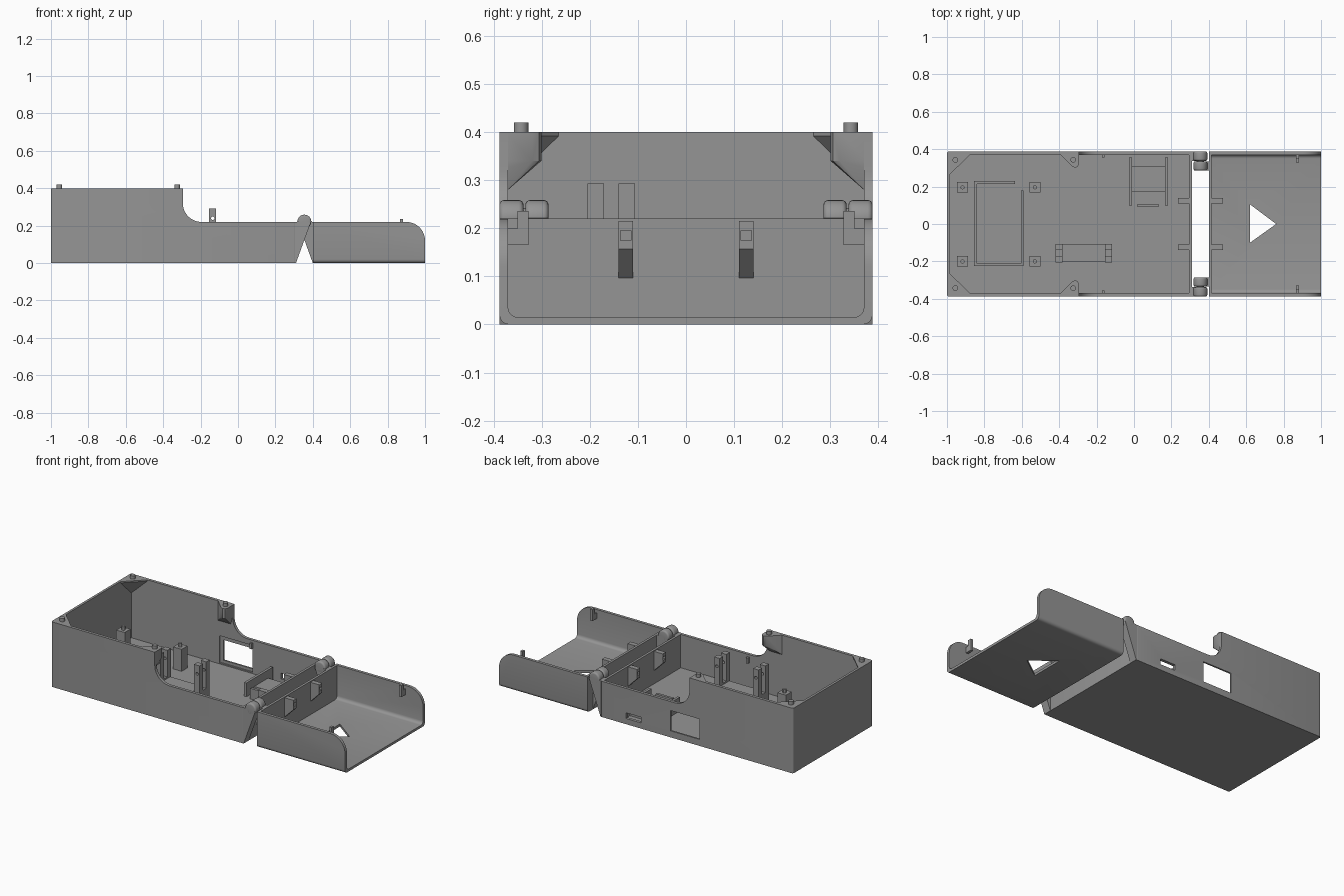
import bpy, bmesh, math
from mathutils import Vector

if "Cube" in bpy.data.objects:
    bpy.data.objects.remove(bpy.data.objects["Cube"])

grey = bpy.data.materials.new("plain grey")
grey.diffuse_color = (0.30, 0.30, 0.30, 1)
grey.use_nodes = True
grey.node_tree.nodes["Principled BSDF"].inputs["Base Color"].default_value = grey.diffuse_color
W, IN = 0.388, 0.37            # outer and inner half widths


def finish(name, bm):
    bmesh.ops.recalc_face_normals(bm, faces=bm.faces)
    me = bpy.data.meshes.new(name)
    bm.to_mesh(me)
    bm.free()
    me.materials.append(grey)
    ob = bpy.data.objects.new(name, me)
    bpy.context.collection.objects.link(ob)
    return ob


def hull(name, pts):
    bm = bmesh.new()
    for p in pts:
        bm.verts.new(p)
    res = bmesh.ops.convex_hull(bm, input=bm.verts)
    bmesh.ops.delete(bm, geom=[v for v in bm.verts if not v.link_faces], context='VERTS')
    bmesh.ops.dissolve_limit(bm, angle_limit=0.01, verts=bm.verts, edges=bm.edges)
    return finish(name, bm)


def box(name, x0, x1, y0, y1, z0, z1):
    return hull(name, [(x, y, z) for x in (x0, x1) for y in (y0, y1) for z in (z0, z1)])


def prism(name, pts, a, b, axis='Y', bevel=None, radius=0.01):
    """Extrude an outline from a to b along y (xz outline) or z (xy outline)."""
    bm = bmesh.new()
    put = (lambda p, t: (p[0], t, p[1])) if axis == 'Y' else (lambda p, t: (p[0], p[1], t))
    f = bm.faces.new([bm.verts.new(put(p, a)) for p in pts])
    ext = bmesh.ops.extrude_face_region(bm, geom=[f])
    move = Vector(put((0, 0), b - a))
    bmesh.ops.translate(bm, vec=move, verts=[v for v in ext['geom'] if isinstance(v, bmesh.types.BMVert)])
    if bevel:
        edges = [e for e in bm.edges if bevel(*(v.co for v in e.verts))]
        bmesh.ops.bevel(bm, geom=edges, offset=radius, segments=4, profile=0.5, affect='EDGES')
    return finish(name, bm)


def rod(name, x, y, r, z0, z1, n=20):
    ring = [(x + r * math.cos(2 * math.pi * i / n), y + r * math.sin(2 * math.pi * i / n)) for i in range(n)]
    return prism(name, ring, z0, z1, 'Z')


def arc(cx, cz, r, a0, a1, n=12):
    return [(cx + r * math.cos(math.radians(a0 + (a1 - a0) * i / n)),
             cz + r * math.sin(math.radians(a0 + (a1 - a0) * i / n))) for i in range(n + 1)]


def cut(ob, *cutters):
    for c in cutters:
        m = ob.modifiers.new("cut", 'BOOLEAN')
        m.operation, m.solver, m.object = 'DIFFERENCE', 'EXACT', c
    dg = bpy.context.evaluated_depsgraph_get()
    dg.update()
    me = bpy.data.meshes.new_from_object(ob.evaluated_get(dg))
    ob.modifiers.clear()
    ob.data = me
    for c in cutters:
        bpy.data.objects.remove(c)


# Main tray: stepped side outline, hollowed, with two openings in the back wall
outline = [(-1, 0), (0.31, 0), (0.31, 0.22)] + arc(-0.195, 0.32, 0.1, 270, 180) + [(-0.295, 0.4), (-1, 0.4)]
tray = prism("tray", outline, -W, W,
             bevel=lambda a, b: abs(a.z - b.z) > 0.1 and (min(a.x, b.x) > 0.3 or max(a.x, b.x) < -0.99))
cut(tray,
    box("cavity", -0.985, 0.295, -IN, IN, 0.015, 1),
    box("window", -0.362, -0.167, 0.3, 0.5, 0.04, 0.165),
    box("window_recess", -0.386, -0.16, 0.3, 0.378, 0.022, 0.188),
    box("slot", 0.034, 0.137, 0.3, 0.5, 0.035, 0.07))

# Lid: open-ended shell with rounded end corners and a triangular hole
outline = [(0.4, 0), (1, 0)] + arc(0.9, 0.12, 0.1, 0, 90) + [(0.4, 0.22)]
lid = prism("lid", outline, -W, W,
            bevel=lambda a, b: max(a.z, b.z) < 0.001 and abs(a.x - b.x) > 0.5, radius=0.02)
cut(lid,
    prism("lid_cavity", [(0.415, 0.015), (1.2, 0.015), (1.2, 0.5), (0.415, 0.5)], -IN, IN,
          bevel=lambda a, b: max(a.z, b.z) < 0.02 and abs(a.x - b.x) > 0.5, radius=0.02),
    prism("triangle", [(0.62, 0.105), (0.62, -0.1), (0.76, 0)], -0.1, 0.1, 'Z'))

for s in (-1, 1):
    side = "back" if s > 0 else "front"

    # Corner gussets that taper down into the walls, with locating pins
    c = 0.376 * s
    hull(side + "_end_gusset", [(-0.99, 0.26 * s, 0.4), (-0.87, c, 0.4), (-0.99, c, 0.4),
                                (-0.99, 0.26 * s, 0.392), (-0.87, c, 0.392), (-0.99, c, 0.28)])
    top = [(-0.40, c), (-0.332, 0.308 * s), (-0.315, 0.301 * s), (-0.302, 0.306 * s),
           (-0.295, 0.32 * s), (-0.295, c)]
    hull(side + "_step_gusset", [(x, y, z) for x, y in top for z in (0.4, 0.34)]
         + [(-0.40, c, 0.275), (-0.297, c, 0.325), (-0.31, c, 0.275)])
    for x in (-0.955, -0.325):
        rod(side + "_pin", x, 0.343 * s, 0.015, 0.39, 0.42)

    # Hinge: wedge arms and rounded knuckles
    def span(a, b):
        return sorted((a * s, b * s))
    y0, y1 = span(0.338, W)
    prism(side + "_tray_hinge_arm", [(0.305, 0.0), (0.31, 0.0), (0.388, 0.215), (0.355, 0.225), (0.305, 0.22)], y0, y1)
    y2, y3 = span(0.286, 0.334)
    prism(side + "_lid_hinge_arm", [(0.405, 0.0), (0.4, 0.0), (0.322, 0.215), (0.355, 0.225), (0.405, 0.22)], y2, y3)
    for a, b in ((y0, y1), (y2, y3)):
        ring = arc(0.355, 0.222, 0.037, 0, 360, 24)[:-1]
        prism(side + "_knuckle", ring, a, b, bevel=lambda p, q: abs(p.y - q.y) < 0.001, radius=0.01)
    rod_y = span(0.32, 0.35)
    prism(side + "_hinge_pin", arc(0.355, 0.222, 0.02, 0, 360, 16)[:-1], *rod_y)

    # Latch brackets on both facing end walls
    ya, yb = span(0.11, 0.14)
    for name, wall, d in (("tray", 0.297, -1), ("lid", 0.413, 1)):
        br = prism(f"{side}_{name}_latch", [(wall, 0.095), (wall + 0.062 * d, 0.157),
                                            (wall + 0.062 * d, 0.215), (wall, 0.215)], ya, yb)
        cut(br, box("notch", wall + 0.02 * d, wall + 0.1 * d, ya + 0.004, yb - 0.004, 0.175, 0.195))

    # Small snap hooks on the lid side walls and ribs on the tray side walls
    hy = span(0.345, 0.375)
    box(side + "_lid_hook", 0.866, 0.882, *hy, 0.165, 0.20)
    hy = span(0.328, 0.35)
    box(side + "_hook_tip", 0.866, 0.882, *hy, 0.165, 0.236)
    hy = span(0.355, 0.375)
    box(side + "_tray_rib", -0.172, -0.158, *hy, 0.17, 0.205)

    # Standoff posts with pegs
    for x in (-0.917, -0.53):
        y = 0.198 * s - 0.002
        box(side + "_post", x - 0.029, x + 0.029, y - 0.028, y + 0.028, 0.01, 0.15)
        rod(side + "_post_peg", x, y, 0.011, 0.14, 0.172, 12)

# Rectangular locating frame on the floor
box("frame_left_rail", -0.855, -0.84, -0.225, 0.215, 0.01, 0.05)
box("frame_right_rail", -0.605, -0.59, -0.225, 0.18, 0.01, 0.05)
box("frame_front_rail", -0.855, -0.59, -0.225, -0.21, 0.01, 0.05)
box("frame_back_rail", -0.855, -0.635, 0.215, 0.23, 0.01, 0.05)

# Forked stand: two pairs of prongs on a low bridge, with a cross hole in each prong
for x in (-0.42, -0.155):
    for y in (-0.205, -0.14):
        prong = box("stand_prong", x, x + 0.037, y, y + 0.034, 0.01, 0.293)
        hole = prism("hole", arc(x + 0.02, 0.24, 0.009, 0, 360, 12)[:-1], -0.5, 0.5)
        cut(prong, hole)
    box("stand_foot", x, x + 0.037, -0.2, -0.11, 0.01, 0.13)
box("stand_bridge", -0.39, -0.15, -0.2, -0.11, 0.01, 0.12)

# Small board holder near the back wall
for x in (-0.028, 0.165):
    box("holder_rail", x, x + 0.016, 0.1, 0.355, 0.01, 0.10)
box("holder_plate", -0.015, 0.17, 0.175, 0.31, 0.01, 0.05)
box("holder_stop", 0.02, 0.132, 0.09, 0.106, 0.01, 0.08)

# Smooth the round parts, keep edges sharp
for ob in bpy.context.scene.objects:
    ob.select_set(True)
    bpy.context.view_layer.objects.active = ob
bpy.ops.object.shade_smooth_by_angle(angle=math.radians(30))
